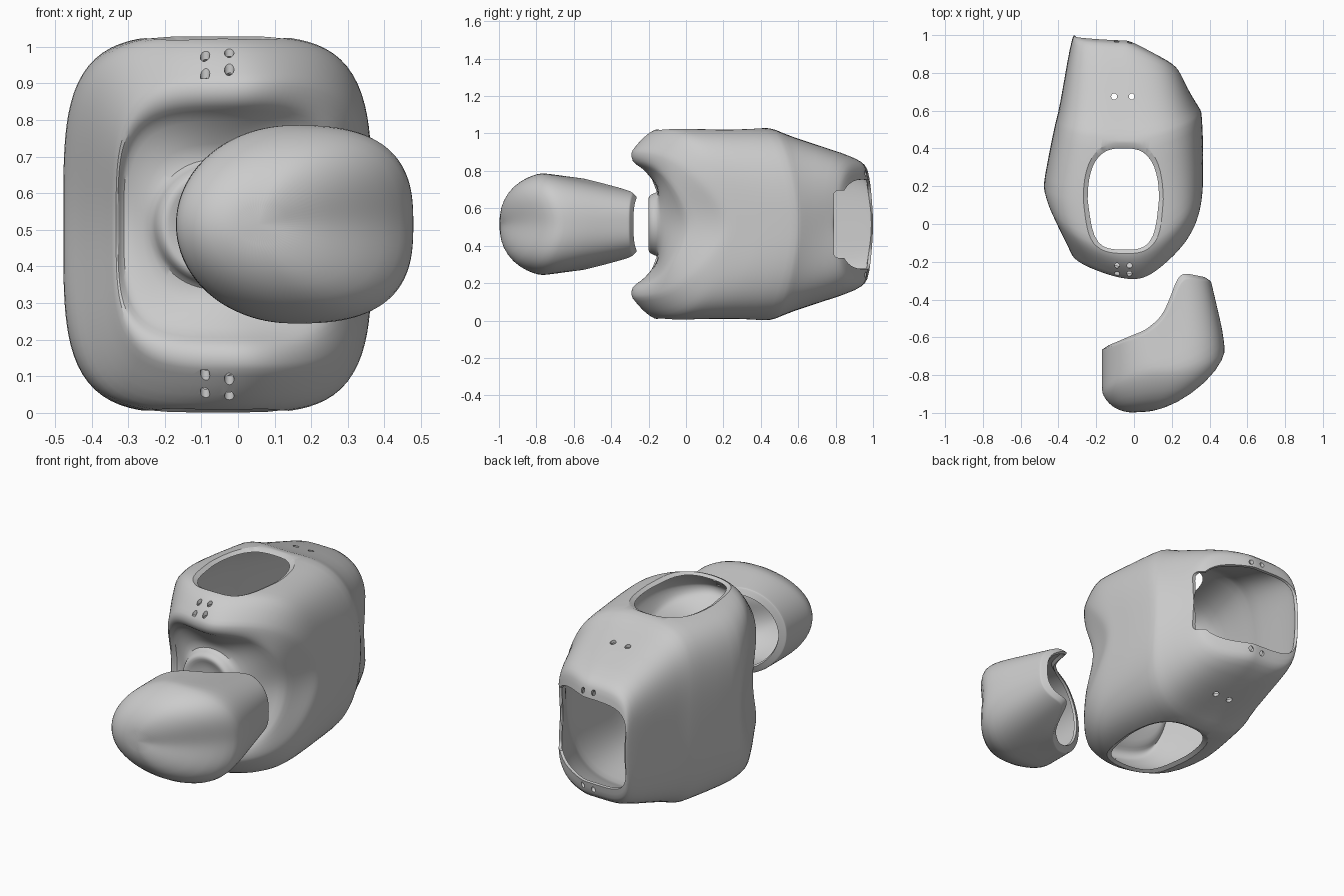
import bpy, bmesh, math
from mathutils import Vector

if "Cube" in bpy.data.objects:
    bpy.data.objects.remove(bpy.data.objects["Cube"])

SEG = 64
ZC = 0.515  # everything mirrors about this height


def ring(xl, xr, h, yl, yr, yt, nl=4.0, nr=4.0, pr=2.0):
    """Super-elliptic loop; depth varies from left / right to top and bottom."""
    pts = []
    cx, hw = (xl + xr) / 2, (xr - xl) / 2
    for i in range(SEG):
        t = 2 * math.pi * i / SEG
        c, s = math.cos(t), math.sin(t)
        n = nr if c > 0 else nl
        r = (abs(c) ** n + abs(s) ** n) ** (-1 / n)
        y = yt + ((yr - yt) * c ** pr if c > 0 else (yl - yt) * c * c)
        pts.append(Vector((cx + hw * r * c, y, ZC + h * r * s)))
    return pts


def loft(name, rings, cap_end=False):
    bm = bmesh.new()
    loops = [[bm.verts.new(p) for p in r] for r in rings]
    for a, b in zip(loops, loops[1:]):
        n = len(a)
        for i in range(n):
            bm.faces.new((a[i], a[(i + 1) % n], b[(i + 1) % n], b[i]))
    bm.faces.new(loops[0])
    if cap_end:
        bm.faces.new(loops[-1])
    bmesh.ops.recalc_face_normals(bm, faces=bm.faces)
    me = bpy.data.meshes.new(name)
    bm.to_mesh(me)
    bm.free()
    ob = bpy.data.objects.new(name, me)
    bpy.context.collection.objects.link(ob)
    return ob


def apply_mod(ob, kind, **props):
    m = ob.modifiers.new(kind.title(), kind)
    for k, v in props.items():
        setattr(m, k, v)
    bpy.context.view_layer.objects.active = ob
    bpy.ops.object.modifier_apply(modifier=m.name)


def cut(ob, cutter):
    cutter.hide_render = True
    apply_mod(ob, 'BOOLEAN', operation='DIFFERENCE', solver='EXACT', object=cutter)
    bpy.data.objects.remove(cutter)


def smooth(ob, deg):
    bpy.ops.object.select_all(action='DESELECT')
    ob.select_set(True)
    bpy.context.view_layer.objects.active = ob
    bpy.ops.object.shade_smooth_by_angle(angle=math.radians(deg))


# Body shell: collar, dished front, rim, outer skin, open back
def collar(r, y):
    return ring(-.06 - r, -.06 + r, r, y, y, y, 2, 2)


body = loft("body_shell", [
    collar(.05, -.18), collar(.10, -.185), collar(.13, -.202), collar(.15, -.20),
    collar(.165, -.175), collar(.172, -.145),
    ring(-.255, .155, .215, -.125, -.125, -.16, 2.6, 2.6),
    ring(-.308, .285, .292, -.10, -.01, -.225, 3.6, 3.6),
    ring(-.318, .298, .308, -.105, .01, -.25, 3.8, 3.8),
    ring(-.328, .325, .335, -.125, .10, -.292),
    ring(-.338, .350, .385, -.125, .17, -.295),
    ring(-.350, .362, .405, -.09, .205, -.28),
    ring(-.40, .366, .470, .02, .24, -.225),
    ring(-.43, .366, .508, .09, .27, -.17),
    ring(-.46, .366, .517, .15, .32, -.12),
    ring(-.478, .366, .517, .19, .38, .05, 4, 3.8),
    ring(-.48, .366, .517, .22, .42, .15, 4, 3.6),
    ring(-.42, .360, .517, .52, .58, .42, 4, 3.1),
    ring(-.41, .353, .510, .56, .605, .47, 4, 3.0),
    ring(-.395, .335, .472, .61, .63, .54, 4, 3.0),
    ring(-.35, .27, .372, .88, .74, .87, 4.5, 3.5, 1.5),
    ring(-.330, .25, .332, .97, .78, .94, 5, 3.5, 1.3),
    ring(-.322, .245, .305, .995, .787, .962, 5, 3.5, 1.3),
    ring(-.318, .24, .240, 1.0, .79, .972, 5, 3.5, 1.3),
])
apply_mod(body, 'SUBSURF', levels=1)
apply_mod(body, 'SOLIDIFY', thickness=.016, offset=-1)


# Upper and lower windows with flared edges
def window_loop(z, grow):
    pts = []
    for i in range(48):
        t = 2 * math.pi * i / 48
        c, s = math.cos(t), math.sin(t)
        n = 2.6 if s > 0 else 4.5
        r = (abs(c) ** n + abs(s) ** n) ** (-1 / n)
        w = .187 + .04 * min(0, r * s) + grow
        pts.append(Vector((-.055 + w * r * c, .13 + (.26 + grow) * r * s, z)))
    return pts


for side in (1, -1):
    cut(body, loft("window_cutter", [window_loop(ZC + side * h, g) for h, g in
                                     ((.40, 0), (.493, 0), (.517, .045), (.60, .06))], True))

# Back side cut-out
bpy.ops.mesh.primitive_cube_add(size=1, location=(0, 1.09, ZC))
box = bpy.context.object
box.scale = (2, .6, .36)
bpy.ops.object.transform_apply(location=False)
apply_mod(box, 'BEVEL', width=.025, segments=4)
cut(body, box)


# Screw holes through the top and bottom skins: x, y, radius, inner reach from mid height
def drill(radius, depth, loc, rot=(0, 0, 0)):
    bpy.ops.mesh.primitive_cylinder_add(vertices=20, radius=radius, depth=depth,
                                        location=loc, rotation=rot)
    cut(body, bpy.context.object)


holes = [(-.09, -.22, .013, .435), (-.024, -.22, .013, .435),
         (-.09, -.263, .013, .398), (-.024, -.263, .013, .398),
         (-.105, .675, .016, .30), (-.012, .675, .016, .30)]
for side in (1, -1):
    for x, y, r, reach in holes:
        drill(r, .7 - reach, (x, y, ZC + side * (reach + .7) / 2))
    for x in (-.092, -.022):
        drill(.013, .3, (x, .98, ZC + side * .29), (side * math.radians(-45), 0, 0))
smooth(body, 32)

# Front pad: domed face running back into a curved open rim
REAR = [(-.2, -.67), (-.17, -.665), (-.05, -.62), (.05, -.585), (.14, -.52), (.19, -.44),
        (.22, -.36), (.25, -.29), (.30, -.285), (.385, -.30), (.5, -.32)]


def rear_y(x):
    for (x0, y0), (x1, y1) in zip(REAR, REAR[1:]):
        if x <= x1:
            return y0 + (y1 - y0) * (x - x0) / (x1 - x0)
    return REAR[-1][1]


def pad_ring(*a):
    return ring(*a, 2.0, 2.8)


side = pad_ring(-.17, .468, .273, -.87, -.56, -.76)
rim = pad_ring(-.17, .408, .262, 0, 0, 0)
for p in rim:
    p.y = rear_y(p.x)
    k = min(1, max(0, (p.y + .62) / .33))
    p.z = ZC + (p.z - ZC) * (1 - .30 * k)
# Inward lip around the rear opening
lip = [Vector((.13 + (p.x - .13) * .88, p.y + .023, ZC + (p.z - ZC) * .87)) for p in rim]
pad = loft("front_pad", [
    pad_ring(-.01, .12, .05, -1.0, -.984, -.997),
    pad_ring(-.05, .25, .125, -.994, -.930, -.980),
    pad_ring(-.11, .41, .205, -.975, -.80, -.925),
    pad_ring(-.155, .478, .253, -.925, -.70, -.845),
    pad_ring(-.168, .482, .270, -.895, -.66, -.79),
    side,
    [a.lerp(b, .35) for a, b in zip(side, rim)],
    [a.lerp(b, .7) for a, b in zip(side, rim)],
    [a.lerp(b, .97) for a, b in zip(side, rim)],
    rim,
    [a.lerp(b, .1) for a, b in zip(rim, lip)],
    lip,
])
apply_mod(pad, 'SUBSURF', levels=1)
apply_mod(pad, 'SOLIDIFY', thickness=.015, offset=-1)
smooth(pad, 35)
